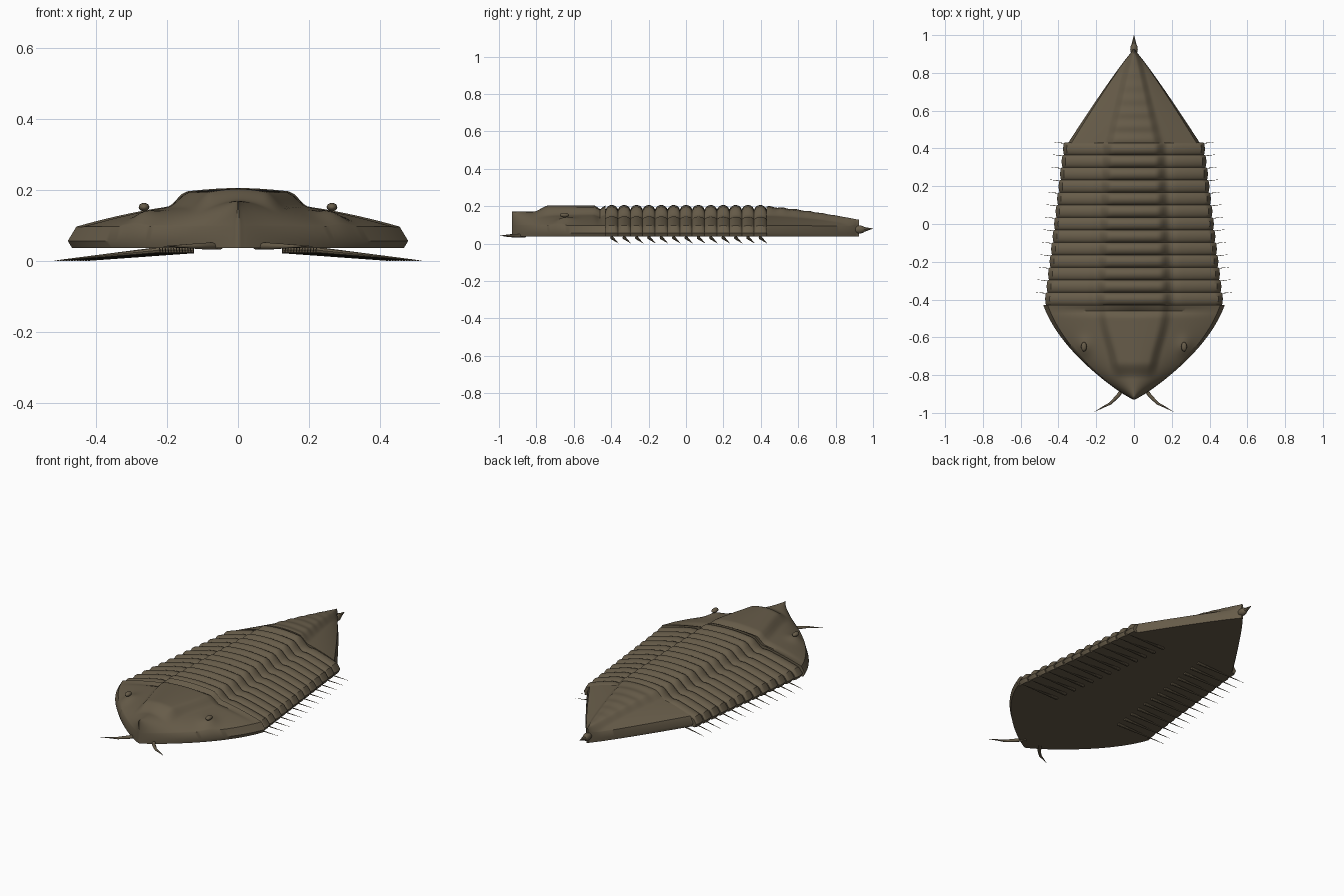
import bpy, bmesh, math
from mathutils import Vector

cube = bpy.data.objects.get("Cube")
if cube:
    bpy.data.objects.remove(cube)

shell = bpy.data.materials.new("shell_brown")
shell.use_nodes = True
COLOUR = (0.135, 0.107, 0.067, 1)
shell.diffuse_color = COLOUR
shell.node_tree.nodes["Principled BSDF"].inputs["Base Color"].default_value = COLOUR

FLOOR = 0.037
COLUMNS = 56


def finish(name, bm, angle=40):
    bmesh.ops.recalc_face_normals(bm, faces=bm.faces[:])
    mesh = bpy.data.meshes.new(name)
    bm.to_mesh(mesh)
    bm.free()
    mesh.materials.append(shell)
    obj = bpy.data.objects.new(name, mesh)
    bpy.context.collection.objects.link(obj)
    bpy.ops.object.select_all(action="DESELECT")
    obj.select_set(True)
    bpy.context.view_layer.objects.active = obj
    bpy.ops.object.shade_smooth_by_angle(angle=math.radians(angle))
    return obj


def smooth(v):
    v = max(0, min(1, v))
    return v * v * (3 - 2 * v)


def lerp(a, b, s):
    return a + (b - a) * s


def cheek(t, peak=0.17):
    """Side slope falling from the midline to the rim."""
    return lerp(peak, 0.09, abs(t) ** 1.8)


def loft(name, stations):
    """Skin closed sections; each station is (y, half width, height function)."""
    bm = bmesh.new()
    rings = []
    for y, w, height in stations:
        pts = [(-0.975 * w, FLOOR), (-w, 0.057)]
        for i in range(COLUMNS + 1):
            x = 0.95 * w * (2 * i / COLUMNS - 1)
            pts.append((x, height(x, x / w)))
        pts += [(w, 0.057), (0.975 * w, FLOOR)]
        rings.append([bm.verts.new((x, y, z)) for x, z in pts])
    n = len(rings[0])
    for a, b in zip(rings, rings[1:]):
        for i in range(n):
            j = (i + 1) % n
            bm.faces.new((a[i], a[j], b[j], b[i]))
    bm.faces.new(rings[0])
    bm.faces.new(rings[-1])
    return finish(name, bm)


def spike(name, root, tip, radius, flat=1.0):
    """Tapered point from root to tip."""
    root, tip = Vector(root), Vector(tip)
    axis = tip - root
    bm = bmesh.new()
    bmesh.ops.create_cone(bm, segments=8, radius1=radius, radius2=0.0005,
                          depth=axis.length, cap_ends=True)
    bmesh.ops.rotate(bm, verts=bm.verts[:],
                     matrix=axis.to_track_quat("Z", "Y").to_matrix())
    bmesh.ops.scale(bm, verts=bm.verts[:], vec=(1, 1, flat))
    bmesh.ops.translate(bm, verts=bm.verts[:], vec=(root + tip) / 2)
    return finish(name, bm)


def ball(name, centre, size):
    bm = bmesh.new()
    bmesh.ops.create_uvsphere(bm, u_segments=16, v_segments=10, radius=1)
    bmesh.ops.scale(bm, verts=bm.verts[:], vec=size)
    bmesh.ops.translate(bm, verts=bm.verts[:], vec=centre)
    return finish(name, bm)


# Head shield: pointed plan, keeled front, raised central lobe
EYE_X, EYE_Y = 0.265, -0.65


def head_station(s):
    y = lerp(-0.93, -0.43, s)
    w = max(0.004, 0.48 * (0.45 * s + 0.55 * math.sin(s * math.pi / 2)) ** 0.84)
    lobe_half = lerp(0.13, 0.20, smooth((y + 0.80) / 0.35))
    lobe = 0.034 * smooth((y + 0.82) / 0.09)
    notch = 0.022 * math.exp(-((y + 0.46) / 0.016) ** 2)

    def height(x, t):
        mound = 0.018 * math.exp(-((abs(x) - EYE_X) / 0.04) ** 2
                                 - ((y - EYE_Y) / 0.05) ** 2)
        rise = lobe * smooth((lobe_half - abs(x)) / 0.06)
        return cheek(t) + rise + mound - notch * (1 - abs(t))
    return y, w, height


loft("head_shield", [head_station((i / 44) ** 1.3) for i in range(45)])

# Body: thirteen overlapping arched rings
RINGS, START, PITCH = 13, -0.43, 0.0662


def ring_width(k):
    return lerp(0.47, 0.375, k / (RINGS - 1))


def ring_station(k, s):
    w = ring_width(k) - 0.006 * (1 - math.sin(math.pi * s) ** 0.5)
    lobe_half = lerp(0.20, 0.165, k / (RINGS - 1))
    dip = 1 - max(0, math.sin(math.pi * s)) ** 0.6

    def height(x, t):
        axis = smooth((lobe_half - abs(x)) / 0.055)
        furrow = 0.007 * math.exp(-((abs(x) - lobe_half - 0.01) / 0.02) ** 2)
        return cheek(t) + 0.036 * axis - furrow - dip * lerp(0.013, 0.024, axis)
    return START + PITCH * (k + s), w, height


for k in range(RINGS):
    loft(f"body_ring_{k + 1}", [ring_station(k, i / 10) for i in range(11)])

# Tail shield: tapering plate with a narrowing ringed axis
def tail_station(s):
    y = lerp(0.43, 0.925, s)
    w = max(0.006, 0.348 * (1 - s) ** 0.92)
    peak = lerp(0.166, 0.115, s ** 1.5)
    lobe_half = lerp(0.16, 0.03, s)
    ripple = 0.003 * math.sin(s * math.pi * 14) * (1 - s)

    def height(x, t):
        axis = smooth((lobe_half - abs(x)) / lerp(0.06, 0.03, s))
        return cheek(t, peak) + axis * (lerp(0.032, 0.012, s) + ripple)
    return y, w, height


loft("tail_shield", [tail_station(i / 50) for i in range(51)])

# Tail point
ball("tail_spine_base", (0, 0.925, 0.075), (0.02, 0.035, 0.022))
spike("tail_spine", (0, 0.925, 0.073), (0, 1.0, 0.08), 0.02)

# Paired eyes, legs and feelers
for side, label in ((1, "left"), (-1, "right")):
    ball(f"{label}_eye", (side * EYE_X, EYE_Y, 0.152), (0.015, 0.025, 0.012))
    for k in range(RINGS):
        w = ring_width(k)
        y = START + PITCH * (k + 0.5)
        spike(f"{label}_leg_{k + 1}", (side * (w - 0.25), y, 0.031),
              (side * (w + 0.048), y + 0.036, 0.001), 0.009)

    curve = bpy.data.curves.new(f"{label}_feeler", "CURVE")
    curve.dimensions = "3D"
    curve.bevel_depth = 0.01
    curve.bevel_resolution = 2
    path = curve.splines.new("POLY")
    points = [(0.05, -0.86, 1), (0.085, -0.91, 1), (0.125, -0.95, 0.7),
              (0.165, -0.97, 0.4), (0.21, -0.995, 0.03)]
    path.points.add(len(points) - 1)
    for p, (x, y, r) in zip(path.points, points):
        p.co = (side * x, y, 0.042, 1)
        p.radius = r
    curve.materials.append(shell)
    bpy.context.collection.objects.link(bpy.data.objects.new(f"{label}_feeler", curve))
